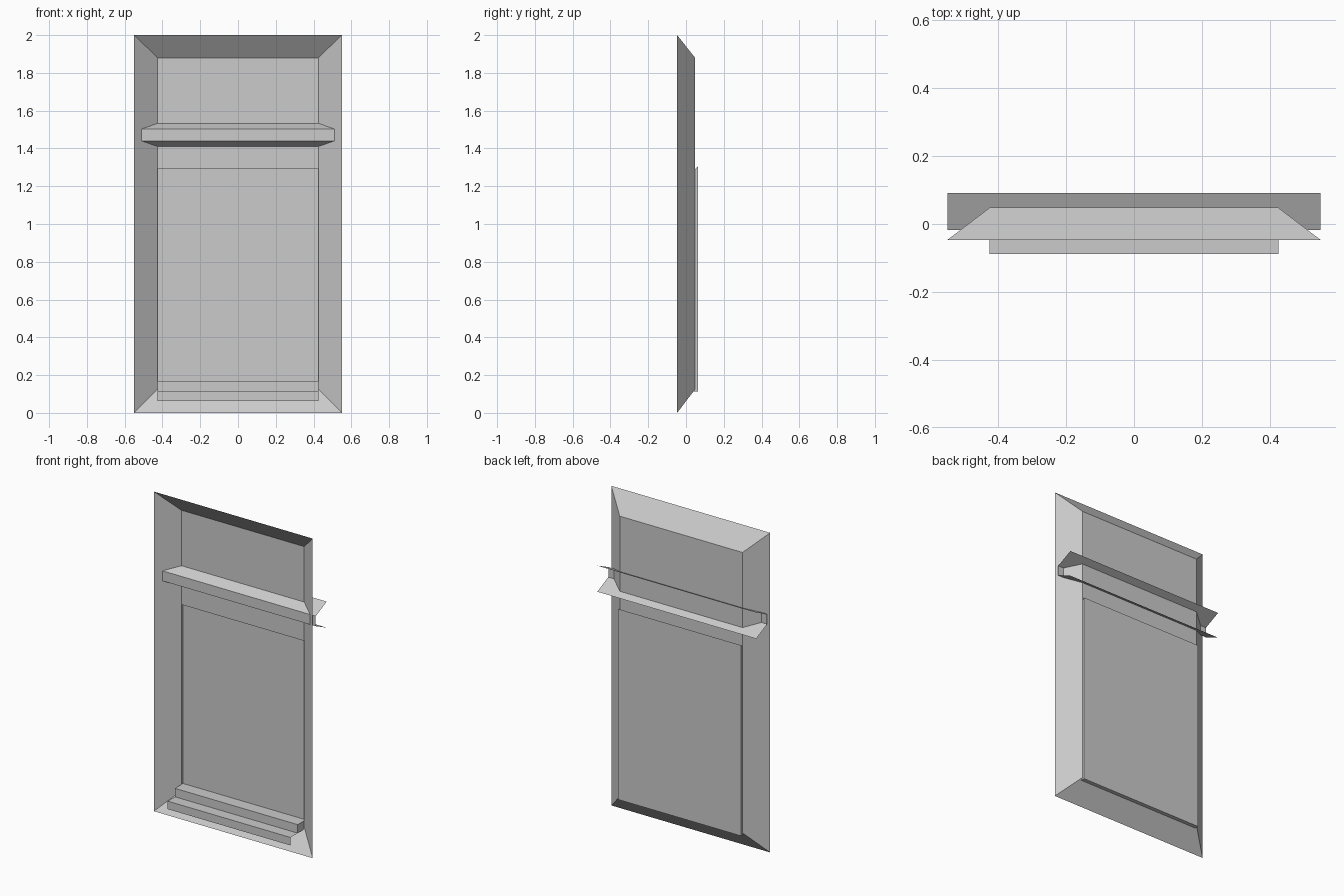
import bpy

cube = bpy.data.objects.get("Cube")
if cube:
    bpy.data.objects.remove(cube)

grey = bpy.data.materials.new("plain grey")
grey.use_nodes = True
colour = (0.6, 0.6, 0.6, 1)
grey.diffuse_color = colour
grey.node_tree.nodes["Principled BSDF"].inputs["Base Color"].default_value = colour


def make(name, verts, faces):
    mesh = bpy.data.meshes.new(name)
    mesh.from_pydata(verts, [], faces)
    mesh.materials.append(grey)
    obj = bpy.data.objects.new(name, mesh)
    bpy.context.collection.objects.link(obj)
    return obj


def sheet(name, half_width, profile):
    """Sweep an open (y, z) profile across the width."""
    verts = [(x, y, z) for y, z in profile for x in (-half_width, half_width)]
    faces = [(2 * i, 2 * i + 1, 2 * i + 3, 2 * i + 2) for i in range(len(profile) - 1)]
    return make(name, verts, faces)


def rect(half_width, y, low, high):
    return [(-half_width, y, low), (half_width, y, low),
            (half_width, y, high), (-half_width, y, high)]


OUTER, INNER = 0.55, 0.425
FRONT, BACK, PANE = -0.047, 0.048, 0.063
FLOOR, SILL, HEAD = 0.112, 0.165, 1.29
NOSE = -0.017

# Splayed surround, four mitred slopes
make("splayed_surround",
     rect(OUTER, FRONT, 0, 2) + rect(INNER, BACK, 0.125, 1.88),
     [(i, (i + 1) % 4, (i + 1) % 4 + 4, i + 4) for i in range(4)])

# Upper wall, stepping back into the lower recessed panel
sheet("back_panel", INNER,
      [(PANE, FLOOR), (PANE, HEAD + 0.015), (BACK, HEAD), (BACK, 1.88)])

# Thin sides of the recess and closed ends of the upper step
for side, x in (("right", -INNER), ("left", INNER)):
    make(side + "_recess_side",
         [(x, BACK, FLOOR), (x, PANE, FLOOR), (x, PANE, HEAD + 0.015), (x, BACK, HEAD)],
         [(0, 1, 2, 3)])
    make(side + "_step_end",
         [(x, NOSE, FLOOR), (x, BACK, FLOOR), (x, BACK, SILL), (x, NOSE, SILL)],
         [(0, 1, 2, 3)])

# Two sill steps
sheet("upper_step", INNER, [(NOSE, FLOOR), (NOSE, SILL), (PANE, SILL)])
sheet("lower_step", INNER, [(-0.088, 0.062), (-0.088, FLOOR), (PANE, FLOOR)])

# Crossbar with flanges flaring backwards
sheet("crossbar", OUTER,
      [(0.091, 1.39), (NOSE, 1.44), (NOSE, 1.503), (0.091, 1.553)])
